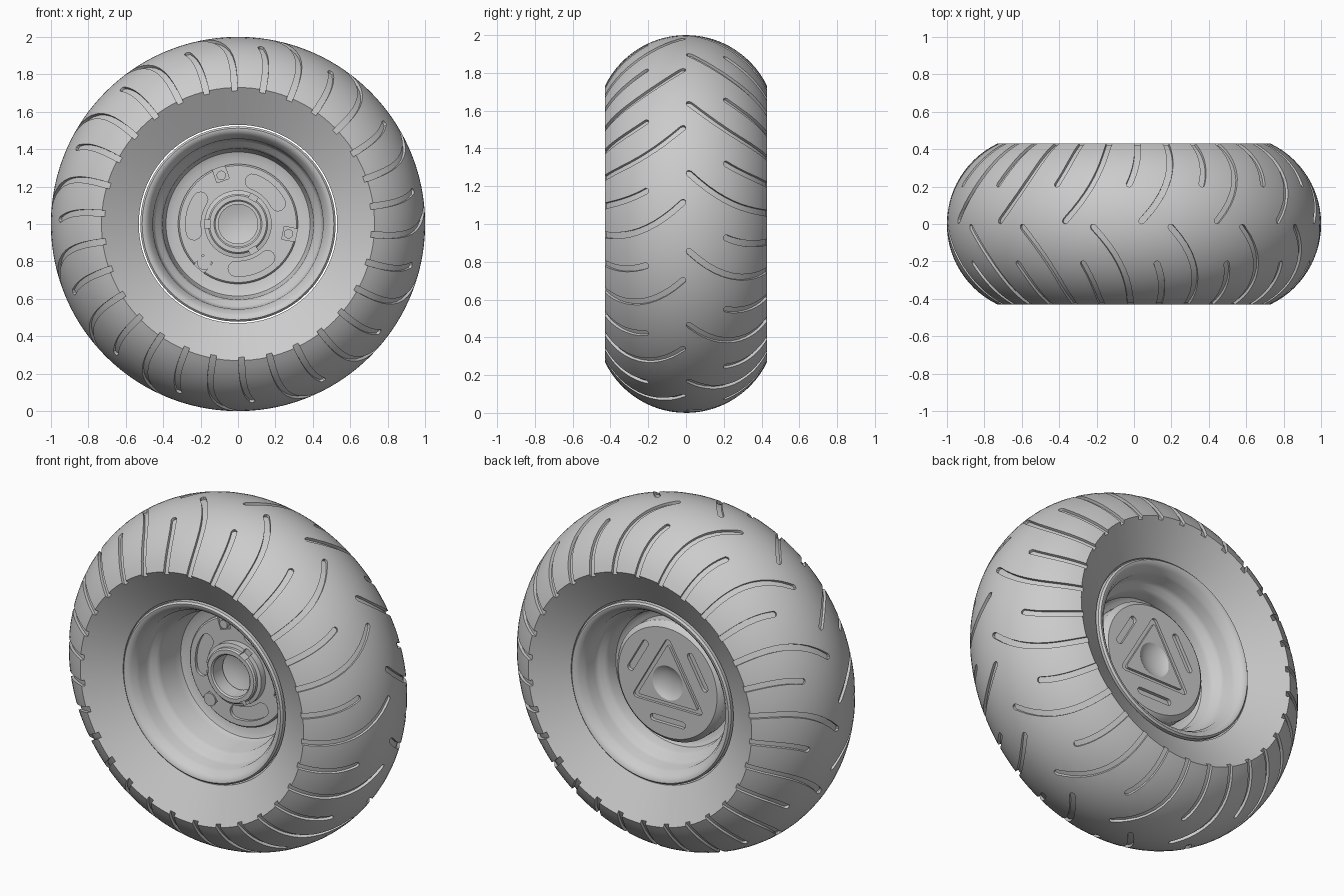
import bpy, bmesh
from math import sin, cos, asin, radians, pi, sqrt, tau
from mathutils import Vector

if "Cube" in bpy.data.objects:
    bpy.data.objects.remove(bpy.data.objects["Cube"], do_unlink=True)

grey = bpy.data.materials.new("light_grey")
grey.use_nodes = True
grey.diffuse_color = (0.6, 0.6, 0.6, 1)
bsdf = grey.node_tree.nodes["Principled BSDF"]
bsdf.inputs["Base Color"].default_value = (0.6, 0.6, 0.6, 1)
bsdf.inputs["Roughness"].default_value = 0.6


def make_object(name, bm):
    bmesh.ops.remove_doubles(bm, verts=bm.verts, dist=1e-5)
    bmesh.ops.recalc_face_normals(bm, faces=bm.faces)
    mesh = bpy.data.meshes.new(name)
    bm.to_mesh(mesh)
    bm.free()
    mesh.materials.append(grey)
    obj = bpy.data.objects.new(name, mesh)
    obj.location = (0, 0, 1)
    bpy.context.collection.objects.link(obj)
    return obj


def activate(obj):
    bpy.ops.object.select_all(action='DESELECT')
    obj.select_set(True)
    bpy.context.view_layer.objects.active = obj


def smooth(obj, angle=32):
    activate(obj)
    bpy.ops.object.shade_smooth_by_angle(angle=radians(angle))


def carve(obj, bm):
    """Cut the shapes in bm out of obj."""
    cutter = make_object("cutter", bm)
    cutter.hide_render = True
    mod = obj.modifiers.new("carve", 'BOOLEAN')
    mod.operation, mod.solver, mod.object = 'DIFFERENCE', 'EXACT', cutter
    activate(obj)
    bpy.ops.object.modifier_apply(modifier=mod.name)
    bpy.data.objects.remove(cutter, do_unlink=True)


def skin(bm, rings, wrap):
    """Bridge rings of points into a closed skin."""
    rows = [[bm.verts.new(p) for p in ring] for ring in rings]
    n = len(rows[0])
    pairs = zip(rows, rows[1:] + rows[:1]) if wrap else zip(rows, rows[1:])
    for a, b in pairs:
        for i in range(n):
            j = (i + 1) % n
            bm.faces.new((a[i], a[j], b[j], b[i]))
    if not wrap:
        bm.faces.new(rows[0])
        bm.faces.new(rows[-1])


def lathe(name, profile, segments=96):
    """Turn a closed (radius, y) profile about the axle."""
    bm = bmesh.new()
    skin(bm, [[(r * cos(a), y, r * sin(a)) for r, y in profile]
              for a in (tau * k / segments for k in range(segments))], True)
    bmesh.ops.dissolve_degenerate(bm, dist=1e-6, edges=bm.edges)
    return make_object(name, bm)


def prism(bm, outline, y0, y1):
    skin(bm, [[(x, y, z) for x, z in outline] for y in (y0, y1)], False)


def polar(r, deg):
    return r * cos(radians(deg)), r * sin(radians(deg))


def circle(cx, cz, r, n=20):
    return [(cx + r * cos(tau * k / n), cz + r * sin(tau * k / n)) for k in range(n)]


def sweep_slot(point, heading, half_width):
    """Rounded slot outline along a path point(t), t from -1 to 1."""
    pts = []
    for end in (1, -1):
        x, z = point(end)
        h = heading(end) + (0 if end > 0 else 180)
        pts += [(x + polar(half_width, h + d)[0], z + polar(half_width, h + d)[1])
                for d in range(-90, 91, 30)]
        for k in range(1, 8):
            t = end * (1 - k / 4)
            x, z = point(t)
            dx, dz = polar(half_width, heading(t) + 90)
            pts.append((x + end * dx, z + end * dz))
    return pts


def rounded_triangle(radius, corner):
    pts = []
    for a in (90, 210, 330):
        cx, cz = polar(radius - 2 * corner, a)
        for d in range(-60, 61, 20):
            dx, dz = polar(corner, a + d)
            pts.append((cx + dx, cz + dz))
    return pts


# Tyre body: round tread, sidewalls dished toward the rim
HALF, ARC = 0.43, 0.477
HUB = 1 - ARC
edge = asin(HALF / ARC)
tread = [(HUB + ARC * cos(edge * k / 14), ARC * sin(edge * k / 14)) for k in range(-14, 15)]
tyre = lathe("tyre", [(0.53, -0.315)] + tread + [(0.53, 0.315)], 120)


# Tread grooves: long and short curved cuts on both halves
def tread_point(phi, side, start):
    t = ARC * sin(phi) / HALF
    a = radians(start - 12 * (1 - (1 - t) ** 2))
    radial = Vector((cos(a), 0, sin(a)))
    normal = radial * cos(phi) + Vector((0, side * sin(phi), 0))
    return radial * HUB + normal * ARC, normal


def groove(bm, side, start, tip, half_width=0.016, depth=0.016):
    first, last = asin(tip / ARC), edge + 0.14
    nose = half_width / ARC
    phis = [(first, 0.3), (first + nose * 0.25, 0.7), (first + nose * 0.7, 1)]
    phis += [(first + nose + (last - first - nose) * k / 12, 1) for k in range(1, 13)]
    rings = []
    for phi, scale in phis:
        p, n = tread_point(phi, side, start)
        q, _ = tread_point(phi + 0.01, side, start)
        w = (q - p).cross(n).normalized() * half_width * scale
        rings.append([p + w - n * depth, p - w - n * depth,
                      p - w + n * 0.03, p + w + n * 0.03])
    skin(bm, rings, False)


bm = bmesh.new()
for side, phase in ((-1, 7.5), (1, 16.5)):
    for k in range(15):
        groove(bm, side, phase + 24 * k, 0.005)
        groove(bm, side, phase + 24 * k + 12, 0.2)
carve(tyre, bm)
smooth(tyre)

# Rim: curled lips, stepped barrel and centre web
lip = [(0.49, 0.27), (0.522, 0.295), (0.522, 0.325), (0.512, 0.335), (0.498, 0.333),
       (0.478, 0.315), (0.463, 0.285), (0.455, 0.27), (0.452, 0.21), (0.44, 0.185),
       (0.415, 0.17), (0.403, 0.145)]
front = [(r, -y) for r, y in lip] + [(0.398, -0.02), (0.385, 0.015), (0.35, 0.03), (0.28, 0.03)]
back = [(0.28, 0.07), (0.37, 0.07), (0.395, 0.09)] + lip[::-1]
smooth(lathe("rim", front + back), 40)

# Hub disc with kidney slots and bolt seats
disc = lathe("hub_disc", [(0.12, 0), (0.312, 0), (0.32, 0.008), (0.32, 0.05), (0.12, 0.05)])
bm = bmesh.new()
for a in (49, 169, 289):
    prism(bm, sweep_slot(lambda t: polar(0.24, a + 22 * t),
                         lambda t: a + 22 * t + 90, 0.04), -0.02, 0.018)
for a in (109, 229, 349):
    corners = []
    for r, s in ((0.245, -1), (0.34, -1), (0.34, 1), (0.245, 1)):
        x, z = polar(r, a)
        dx, dz = polar(0.035 * s, a + 90)
        corners.append((x + dx, z + dz))
    prism(bm, corners, -0.02, 0.012)
carve(disc, bm)
smooth(disc)

# Bolts
for i, a in enumerate((109, 229, 349)):
    bm = bmesh.new()
    prism(bm, circle(*polar(0.275, a), 0.038 if a == 229 else 0.025), -0.008, 0.03)
    smooth(make_object(f"bolt_{i + 1}", bm))

# Notched hub collar
collar = lathe("hub_collar", [(0.12, 0.04), (0.12, -0.062), (0.128, -0.07), (0.152, -0.07),
                              (0.16, -0.062), (0.16, -0.045), (0.18, -0.04), (0.18, 0.04)])
bm = bmesh.new()
for a in (60, 180, 300):
    corners = []
    for r, s in ((0.148, -1), (0.2, -1), (0.2, 1), (0.148, 1)):
        x, z = polar(r, a)
        dx, dz = polar(0.022 * s, a + 90)
        corners.append((x + dx, z + dz))
    prism(bm, corners, -0.09, -0.02)
carve(collar, bm)
smooth(collar)

# Axle cap seen down the collar
smooth(lathe("axle_end", [(0, 0.03), (0.06, 0.025), (0.108, 0.01), (0.108, 0.08), (0, 0.08)], 48))

# Back cap: dished centre, triangular groove and three slots
cap = lathe("back_cap", [(0, 0.07), (0.35, 0.07), (0.35, 0.14), (0.34, 0.155), (0.322, 0.17),
                         (0.1, 0.17), (0.085, 0.16), (0.06, 0.15), (0.03, 0.144), (0, 0.142)])
bm = bmesh.new()
outer, inner = rounded_triangle(0.275, 0.02), rounded_triangle(0.228, 0.01)
skin(bm, [[(x, y, z) for x, z in loop] for loop, y in
          ((outer, 0.155), (outer, 0.19), (inner, 0.19), (inner, 0.155))], True)
for a in (30, 150, 270):
    cx, cz = polar(0.225, a)
    dx, dz = polar(0.095, a + 90)
    prism(bm, sweep_slot(lambda t: (cx + dx * t, cz + dz * t),
                         lambda t: a + 90, 0.02), 0.15, 0.19)
carve(cap, bm)
smooth(cap)
